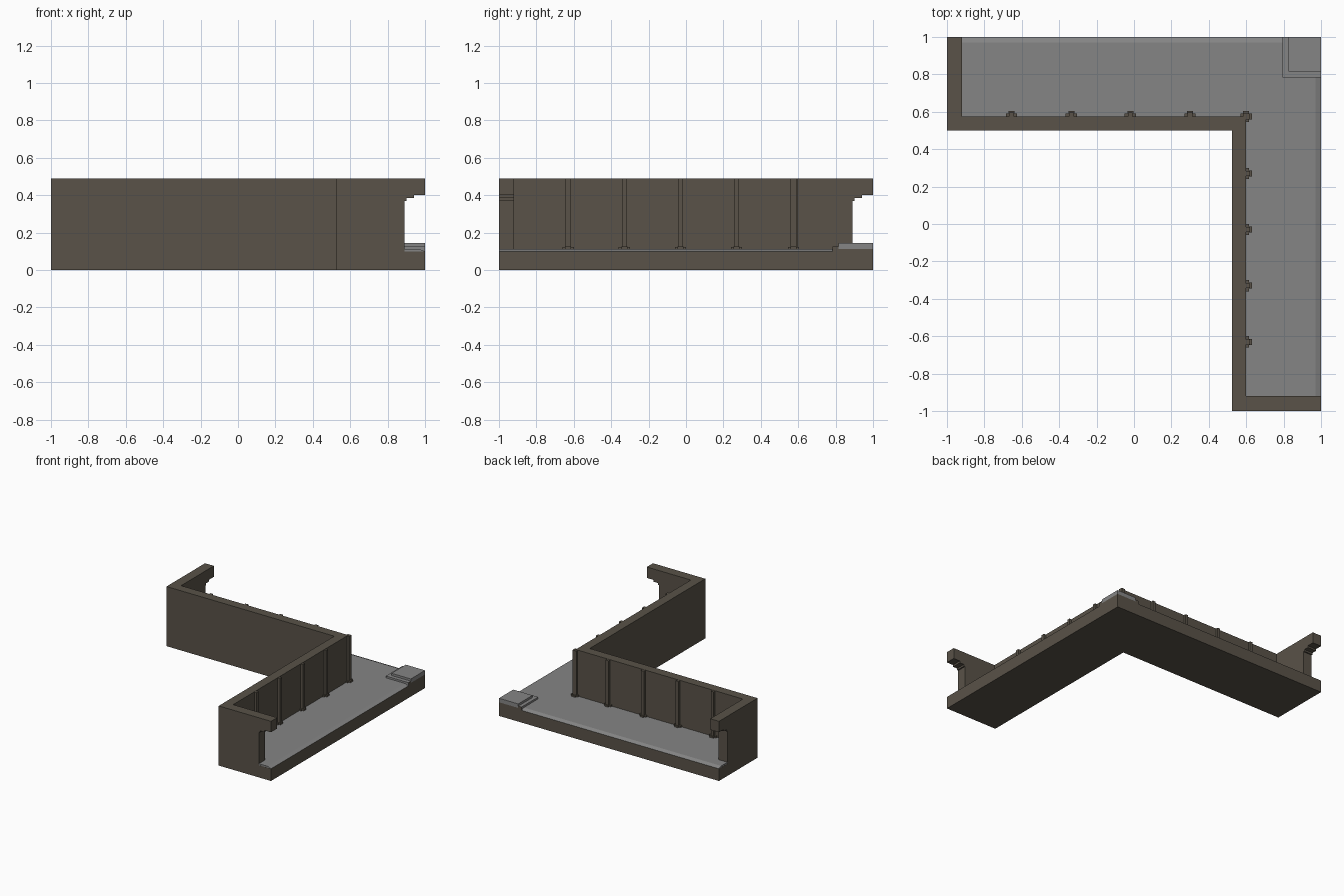
import bpy, bmesh

cube = bpy.data.objects.get("Cube")
if cube:
    bpy.data.objects.remove(cube, do_unlink=True)


def material(name, rgb):
    mat = bpy.data.materials.new(name)
    mat.use_nodes = True
    mat.diffuse_color = (*rgb, 1)
    mat.node_tree.nodes["Principled BSDF"].inputs["Base Color"].default_value = (*rgb, 1)
    return mat


BROWN = material("brown stone", (0.10, 0.085, 0.065))
GREY = material("grey floor", (0.235, 0.235, 0.235))


def finish(bm, name, *mats):
    bmesh.ops.recalc_face_normals(bm, faces=bm.faces)
    mesh = bpy.data.meshes.new(name)
    bm.to_mesh(mesh)
    bm.free()
    for m in mats:
        mesh.materials.append(m)
    obj = bpy.data.objects.new(name, mesh)
    bpy.context.collection.objects.link(obj)
    return obj


def loft(name, lower, upper, *mats):
    """Solid between two matching outlines of 3D points."""
    bm = bmesh.new()
    a = [bm.verts.new(p) for p in lower]
    b = [bm.verts.new(p) for p in upper]
    n = len(a)
    bm.faces.new(a)
    bm.faces.new(b)
    for i in range(n):
        j = (i + 1) % n
        bm.faces.new((a[i], a[j], b[j], b[i]))
    return finish(bm, name, *mats)


def prism(name, pts, z0, z1, *mats):
    return loft(name, [(x, y, z0) for x, y in pts], [(x, y, z1) for x, y in pts], *mats)


def box(name, x0, x1, y0, y1, z0, z1, *mats):
    return prism(name, [(x0, y0), (x1, y0), (x1, y1), (x0, y1)], z0, z1, *mats)


BASE, FLOOR, TOP = 0.10, 0.112, 0.49
WALL_X, WALL_Y = 0.60, 0.575      # inner faces of the two long walls
OUT_X, OUT_Y = 0.525, 0.50        # outer faces of the two long walls
END = 0.92

# L-shaped base
footprint = [(-1, OUT_Y), (OUT_X, OUT_Y), (OUT_X, -1), (1, -1), (1, 1), (-1, 1)]
prism("base", footprint, 0, BASE, BROWN)

# Floor with a shallow bevel along its open edges
floor = [(-0.999, 0.54), (0.56, 0.54), (0.56, -0.999), (1, -0.999), (1, 1), (-0.999, 1)]
loft("floor", [(x, y, BASE) for x, y in floor],
     [(min(x, 0.97), min(y, 0.97), FLOOR) for x, y in floor], GREY)

# Long walls in one mitred piece
prism("long_walls", [(-1, OUT_Y), (OUT_X, OUT_Y), (OUT_X, -1), (WALL_X, -1),
                     (WALL_X, WALL_Y), (-1, WALL_Y)], BASE, TOP, BROWN)

# End walls with a stepped bracket over the opening, as (distance, height)
profile = [(0.55, BASE), (0.89, BASE), (0.89, 0.37), (0.90, 0.37), (0.90, 0.385),
           (0.94, 0.385), (0.94, 0.40), (1, 0.40), (1, TOP), (0.55, TOP)]
right_profile = [(max(d, WALL_Y), z) for d, z in profile]
front_profile = [(max(d, WALL_X), z) for d, z in profile]
loft("side_end_wall", [(-1, d, z) for d, z in right_profile],
     [(-END, d, z) for d, z in right_profile], BROWN)
loft("front_end_wall", [(d, -1, z) for d, z in front_profile],
     [(d, -END, z) for d, z in front_profile], BROWN)


# Slim pilasters with cross-shaped feet
def pilaster(name, x, y, sx, sy):
    box(name + "_shaft", x - sx, x + sx, y - sy, y + sy, BASE, TOP - 0.002, BROWN)
    for tag, wx, wy, top in (("a", 0.03, 0.016, 0.125), ("b", 0.016, 0.03, 0.124)):
        box(name + "_foot_" + tag, x - wx, x + wx, y - wy, y + wy, BASE, top, BROWN)


for i, x in enumerate((-0.655, -0.335, -0.02, 0.30)):
    pilaster(f"back_pilaster_{i}", x, WALL_Y, 0.013, 0.02)
for i, y in enumerate((0.27, -0.03, -0.33, -0.63)):
    pilaster(f"side_pilaster_{i}", WALL_X, y, 0.02, 0.013)
pilaster("corner_pilaster", WALL_X, WALL_Y, 0.017, 0.017)

# Stepped corner platform
LX, LY, UX, UY = 0.795, 0.783, 0.825, 0.815
step = prism("lower_step", [(LX, LY), (1, LY), (1, UY), (UX, UY), (UX, 1), (LX, 1)],
             BASE, 0.127, GREY, BROWN)
for f in step.data.polygons:
    c = f.center
    f.material_index = int(c.x > 0.999 or c.y > 0.999)
box("platform_core", UX, 1, UY, 1, BASE, FLOOR, BROWN)
box("upper_step", UX, 1, UY, 1, FLOOR, 0.145, GREY)
